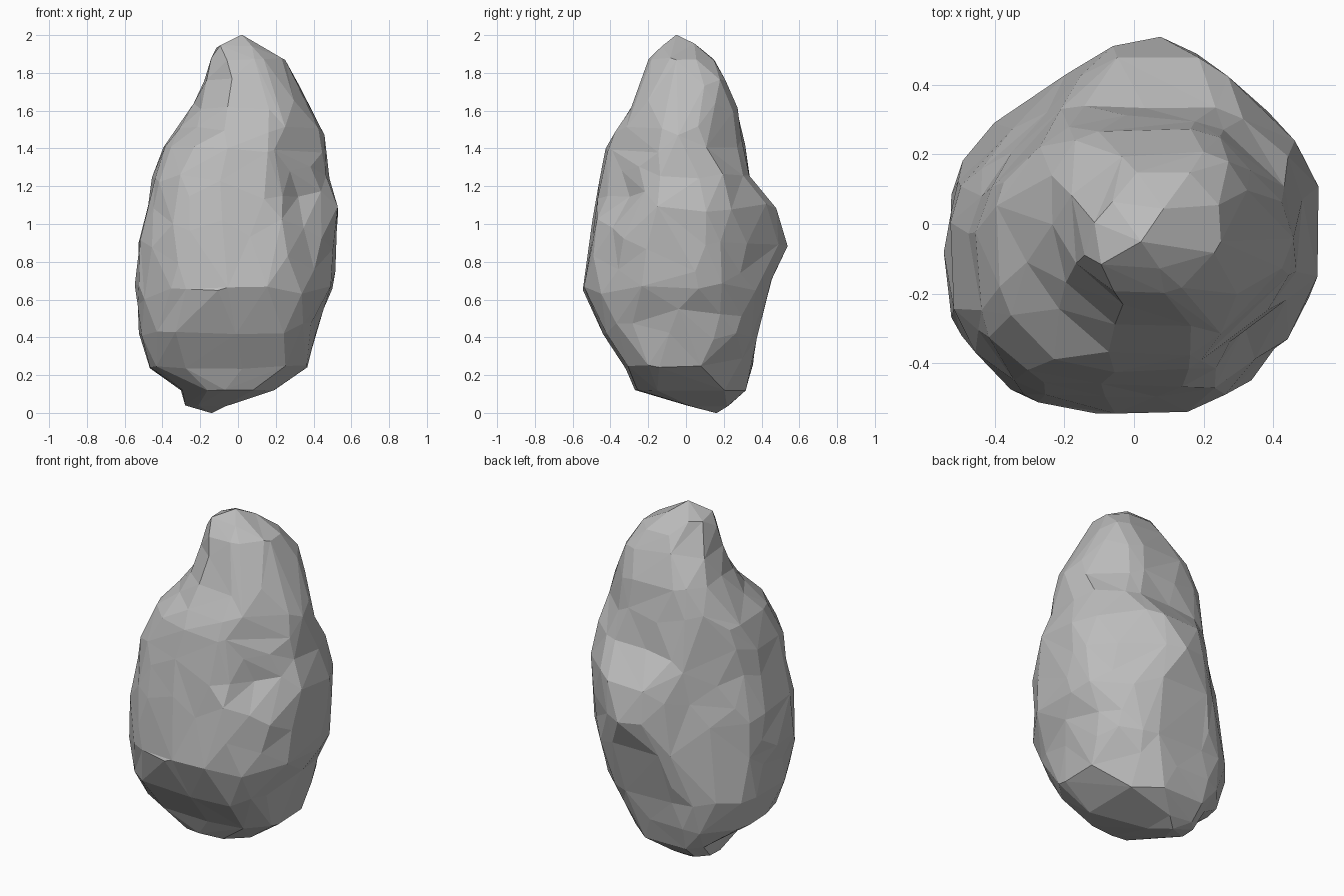
import bpy
import bmesh
import math
from mathutils import Vector, noise

cube = bpy.data.objects.get("Cube")
if cube:
    bpy.data.objects.remove(cube, do_unlink=True)

# Eight compass directions, counter-clockwise from the model's left
COMPASS = [Vector((math.cos(k * math.pi / 4), math.sin(k * math.pi / 4), 0))
           for k in range(8)]


def tip(x, y, z):
    """A section that shrinks to a point."""
    return (z, *(Vector((x, y, 0)).dot(d) + 0.004 for d in COMPASS))


# Sections of the rock: height, then reach in each compass direction
SECTIONS = [
    tip(-0.14, 0.16, 0.0),
    (0.04, -.05, .12, .23, .32, .28, .15, 0, -.05),
    (0.12, .20, .28, .32, .39, .30, .30, .27, .25),
    (0.24, .37, .33, .35, .45, .47, .46, .32, .40),
    (0.42, .42, .42, .38, .49, .52, .56, .44, .49),
    (0.65, .50, .48, .44, .46, .54, .59, .54, .55),
    (0.90, .52, .49, .54, .43, .53, .58, .51, .54),
    (1.08, .54, .50, .48, .39, .48, .56, .48, .51),
    (1.25, .48, .45, .34, .37, .45, .52, .45, .46),
    (1.40, .47, .38, .31, .36, .40, .45, .42, .42),
    (1.50, .45, .37, .29, .34, .33, .33, .37, .40),
    (1.62, .38, .35, .27, .30, .24, .25, .29, .36),
    (1.76, .31, .32, .21, .19, .18, .20, .24, .29),
    (1.87, .25, .22, .15, .12, .15, .18, .20, .23),
    (1.94, .13, .11, .07, .09, .11, .15, .13, .15),
    tip(0.02, -0.05, 2.0),
]

# Chipped hollows: centre, inward push, reach
HOLLOWS = [
    ((0.33, -0.32, 1.15), 0.05, 0.13),
    ((0.45, 0.14, 0.48), 0.03, 0.13),
    ((0.45, -0.20, 0.48), 0.03, 0.12),
]


def section(z):
    """Blend the two sections either side of a height."""
    for low, high in zip(SECTIONS, SECTIONS[1:]):
        if z <= high[0]:
            t = (z - low[0]) / (high[0] - low[0])
            return [a + (b - a) * t for a, b in zip(low[1:], high[1:])]
    return SECTIONS[-1][1:]


def shape(direction):
    """Move a point of the unit sphere onto the rock."""
    z = min(2, max(0, 1 + direction.z))
    reach = section(z)
    centre = Vector(((reach[0] - reach[4]) / 2, (reach[2] - reach[6]) / 2, 0))
    angle = math.atan2(direction.y, direction.x)
    outward = Vector((math.cos(angle), math.sin(angle), 0))
    # Softly rounded octagon bounded by the eight reaches
    total = sum((max(0, outward.dot(d)) / max(0.003, h - centre.dot(d))) ** 14
                for d, h in zip(COMPASS, reach))
    p = centre + outward * total ** (-1 / 14) + Vector((0, 0, z))
    for spot, push, size in HOLLOWS:
        d = (p - Vector(spot)).length / size
        p -= outward * push * math.exp(-d * d)
    # Uneven surface, fading out at both tips
    return p + outward * 0.015 * noise.noise(p * 6) * (1 - direction.z ** 2)


# Rock body
bm = bmesh.new()
bmesh.ops.create_icosphere(bm, subdivisions=6, radius=1)
for v in bm.verts:
    v.co = shape(v.co.normalized())
bmesh.ops.recalc_face_normals(bm, faces=bm.faces)
mesh = bpy.data.meshes.new("rock")
bm.to_mesh(mesh)
bm.free()
rock = bpy.data.objects.new("rock", mesh)
bpy.context.collection.objects.link(rock)

# Reduce to large irregular facets
facets = rock.modifiers.new("facets", 'DECIMATE')
facets.ratio = 0.018

# Plain grey stone
stone = bpy.data.materials.new("grey stone")
stone.use_nodes = True
grey = (0.5, 0.5, 0.5, 1)
stone.diffuse_color = grey
stone.node_tree.nodes["Principled BSDF"].inputs["Base Color"].default_value = grey
mesh.materials.append(stone)
